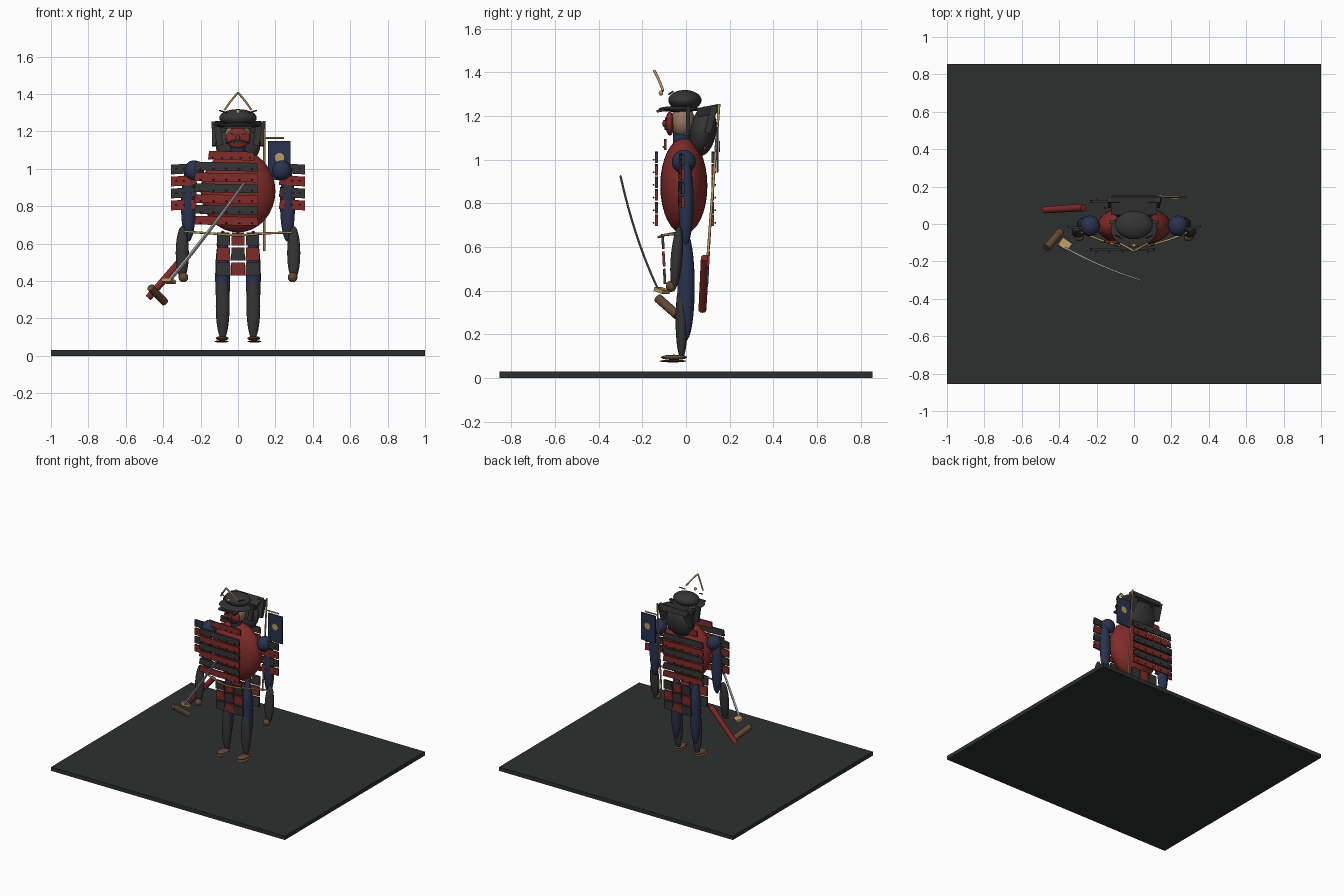
import bpy, bmesh, math
from mathutils import Vector, Matrix

if "Cube" in bpy.data.objects:
    bpy.data.objects.remove(bpy.data.objects["Cube"])


def mat(name, r, g, b):
    m = bpy.data.materials.new(name)
    m.diffuse_color = (r, g, b, 1)
    m.use_nodes = True
    m.node_tree.nodes["Principled BSDF"].inputs["Base Color"].default_value = m.diffuse_color
    return m


DARK = mat("black_lacquer", 0.035, 0.035, 0.035)
SLAB = mat("slate", 0.027, 0.03, 0.029)
RED = mat("red_lacquer", 0.22, 0.025, 0.022)
NAVY = mat("navy_cloth", 0.022, 0.032, 0.08)
GOLD = mat("gold", 0.5, 0.33, 0.12)
BROWN = mat("leather", 0.13, 0.065, 0.03)
SKIN = mat("skin", 0.3, 0.18, 0.12)
STEEL = mat("steel", 0.4, 0.4, 0.42)


def finish(name, bm, m, smooth=False):
    me = bpy.data.meshes.new(name)
    bm.to_mesh(me)
    bm.free()
    me.materials.append(m)
    for p in me.polygons:
        p.use_smooth = smooth
    ob = bpy.data.objects.new(name, me)
    bpy.context.collection.objects.link(ob)
    return ob


def ball(name, loc, rad, m, tilt=0):
    bm = bmesh.new()
    bmesh.ops.create_uvsphere(bm, u_segments=28, v_segments=16, radius=1)
    ob = finish(name, bm, m, True)
    ob.location, ob.scale = loc, rad
    ob.rotation_euler[0] = tilt
    return ob


def box(name, loc, size, m, rot=(0, 0, 0), taper=1.0):
    # taper narrows the top edge of a plate
    bm = bmesh.new()
    bmesh.ops.create_cube(bm, size=1)
    for v in bm.verts:
        k = taper if v.co.z > 0 else 1
        v.co = Vector((v.co.x * size[0] * k, v.co.y * size[1], v.co.z * size[2]))
    ob = finish(name, bm, m)
    ob.location, ob.rotation_euler = loc, rot
    return ob


def rod(name, a, b, r, m, r2=None):
    a, b = Vector(a), Vector(b)
    d = b - a
    bm = bmesh.new()
    bmesh.ops.create_cone(bm, cap_ends=True, segments=16, radius1=r,
                          radius2=r if r2 is None else r2, depth=d.length)
    ob = finish(name, bm, m, True)
    for p in ob.data.polygons:
        p.use_smooth = len(p.vertices) == 4
    ob.location = (a + b) / 2
    ob.rotation_euler = d.to_track_quat('Z', 'Y').to_euler()
    return ob


def cord(name, pts, r, m):
    cu = bpy.data.curves.new(name, 'CURVE')
    cu.dimensions = '3D'
    cu.bevel_depth, cu.bevel_resolution, cu.use_fill_caps = r, 2, True
    s = cu.splines.new('BEZIER')
    s.bezier_points.add(len(pts) - 1)
    for bp, p in zip(s.bezier_points, pts):
        bp.co = p
        bp.handle_left_type = bp.handle_right_type = 'AUTO'
    cu.materials.append(m)
    ob = bpy.data.objects.new(name, cu)
    bpy.context.collection.objects.link(ob)
    return ob


# Ground slab
box("ground_slab", (0, 0, 0.015), (2, 1.71, 0.03), SLAB)

# Legs, feet, arms (mirrored)
for s, side in ((-1, "left"), (1, "right")):
    ball(f"{side}_thigh", (s * 0.082, 0.0, 0.42), (0.04, 0.04, 0.25), NAVY)
    ball(f"{side}_shin_guard", (s * 0.082, -0.02, 0.265), (0.037, 0.028, 0.18), DARK)
    ball(f"{side}_foot", (s * 0.085, -0.055, 0.094), (0.034, 0.06, 0.012), BROWN)
    ball(f"{side}_sandal", (s * 0.088, -0.06, 0.077), (0.037, 0.062, 0.006), BROWN)
    ball(f"{side}_shoulder", (s * 0.235, -0.01, 0.99), (0.053, 0.055, 0.055), NAVY)
    ball(f"{side}_upper_arm", (s * 0.265, 0.0, 0.81), (0.04, 0.035, 0.2), NAVY)
    ball(f"{side}_forearm", (s * 0.298, -0.043, 0.55), (0.035, 0.027, 0.145), DARK, -0.08)
    ball(f"{side}_hand", (s * 0.292, -0.068, 0.42), (0.026, 0.024, 0.026), BROWN)
    # Shoulder guard rows
    for i in range(4):
        z = 1.0 - i * 0.064
        box(f"{side}_shoulder_plate", (s * 0.29, -0.022, z), (0.14, 0.012, 0.052),
            RED if i % 2 else DARK, (0, s * 0.06, s * 0.12), 0.94)
        for k in range(3):
            ball(f"{side}_plate_lace", (s * (0.25 + 0.04 * k), -0.03, z), (0.004,) * 3, RED)

# Torso and lamellar rows on chest and back
ball("torso", (0, -0.01, 0.88), (0.2, 0.108, 0.22), RED)
for y, side in ((-0.135, "chest"), (0.122, "back")):
    for i in range(7):
        z = 1.07 - i * 0.058
        x0, x1 = (-0.16, 0.09) if i == 0 else (-0.235, 0.11)
        yy = y * (0.7 if i == 0 else 1)
        box(f"{side}_plate_row", ((x0 + x1) / 2, yy, z), (x1 - x0, 0.012, 0.046),
            DARK if i % 2 else RED, (0, 0.02, 0), 0.96)
        for k in range(5):
            x = x0 + (x1 - x0) * (k + 0.5) / 5
            ball(f"{side}_lace", (x, yy * 1.1, z - 0.012), (0.006, 0.004, 0.004),
                 RED if i % 2 else DARK)

# Skirt panels, front and back
for y, s in ((-0.1, -1), (0.1, 1)):
    for c in (-1, 0, 1):
        for i in range(3):
            z = 0.625 - i * 0.08
            box("skirt_plate", (c * 0.078, y + s * (0.006 - i * 0.004), z), (0.072 + i * 0.003, 0.012, 0.07),
                RED if (i + (c == 0)) % 2 else DARK, (-s * 0.06, 0, 0), 0.92)

# Waist cord
cord("waist_cord", [(-0.29, -0.04, 0.665), (-0.15, -0.095, 0.655), (0, -0.125, 0.645),
                    (0.15, -0.095, 0.655), (0.3, -0.04, 0.66)], 0.006, GOLD)

# Neck, head and mask
rod("neck", (0, -0.02, 1.06), (0, -0.02, 1.15), 0.04, NAVY)
ball("head", (0, -0.015, 1.175), (0.07, 0.055, 0.075), SKIN)
ball("face_mask", (0, -0.074, 1.165), (0.065, 0.02, 0.055), RED)
box("mask_mouth", (0, -0.094, 1.142), (0.05, 0.008, 0.012), DARK)
ball("mask_nose", (0, -0.097, 1.165), (0.011, 0.012, 0.017), RED)
for s in (-1, 1):
    box("mask_eye", (s * 0.027, -0.09, 1.185), (0.026, 0.012, 0.01), DARK, (0, s * -0.2, 0))
    rod("mask_whisker", (s * 0.015, -0.096, 1.152), (s * 0.065, -0.088, 1.135), 0.006, DARK, 0.002)

# Helmet
ball("helmet_bowl", (0, -0.005, 1.272), (0.1, 0.076, 0.047), DARK)
ball("helmet_brim", (0, -0.03, 1.232), (0.125, 0.095, 0.014), DARK)
box("helmet_visor", (0, -0.105, 1.226), (0.15, 0.06, 0.012), DARK, (0.15, 0, 0))
ball("crest_boss", (0, -0.115, 1.305), (0.012, 0.01, 0.012), GOLD)
for s in (-1, 1):
    cord("crest_horn", [(s * 0.072, -0.105, 1.315), (s * 0.04, -0.122, 1.36),
                        (0, -0.145, 1.408)], 0.006, GOLD)
    rod("helmet_rib", (s * 0.06, -0.078, 1.3), (s * 0.1, -0.06, 1.312), 0.004, DARK)
    # Neck guard side flaps
    box("cheek_flap", (s * 0.105, 0.01, 1.185), (0.035, 0.018, 0.12), DARK, (0, s * 0.15, 0))
    box("neck_guard_wing", (s * 0.108, 0.115, 1.185), (0.06, 0.03, 0.13), DARK, (-0.25, 0, 0), 1.1)

# Neck guard behind the helmet
ball("neck_guard", (0, 0.078, 1.13), (0.12, 0.06, 0.115), DARK, -0.15)
box("neck_guard_rim", (0, 0.1, 1.225), (0.22, 0.1, 0.04), DARK, (0.2, 0, 0), 1.12)

# Banner on a leaning pole
rod("banner_pole", (0.14, 0.1, 0.56), (0.14, 0.152, 1.255), 0.006, GOLD)
rod("banner_crossbar", (0.135, 0.147, 1.165), (0.245, 0.147, 1.165), 0.005, GOLD)
box("banner_cloth", (0.22, 0.145, 1.045), (0.12, 0.01, 0.21), NAVY)
for y in (0.137, 0.153):
    rod("banner_disc", (0.222, y - 0.002, 1.06), (0.222, y + 0.002, 1.06), 0.025, GOLD)

# Scabbard
rod("scabbard", (-0.27, 0.088, 0.55), (-0.48, 0.075, 0.31), 0.02, RED, 0.018)

# Sword: curved blade, guard, grip
bm = bmesh.new()
a, c, b = Vector((-0.37, -0.125, 0.4)), Vector((-0.175, -0.235, 0.63)), Vector((0.035, -0.3, 0.925))
side = Vector((0.75, 0.1, -0.6)).normalized()
flat = (b - a).cross(side).normalized()
rings = []
for i in range(13):
    t = i / 12
    p = a * (1 - t) ** 2 + c * 2 * t * (1 - t) + b * t * t
    w = 0.011 * (1 - 0.35 * t)
    rings.append([bm.verts.new(p + o) for o in (side * w, flat * 0.005, -side * w, -flat * 0.005)])
for r, q in zip(rings, rings[1:]):
    for k in range(4):
        bm.faces.new((r[k], r[(k + 1) % 4], q[(k + 1) % 4], q[k]))
bm.faces.new(rings[0])
bm.faces.new(rings[-1])
bmesh.ops.recalc_face_normals(bm, faces=bm.faces)
finish("sword_blade", bm, STEEL)
box("sword_guard", (-0.37, -0.11, 0.4), (0.06, 0.05, 0.018), GOLD, (-0.3, 0, -0.6))
rod("sword_grip", (-0.467, -0.128, 0.365), (-0.392, -0.04, 0.287), 0.021, BROWN)
